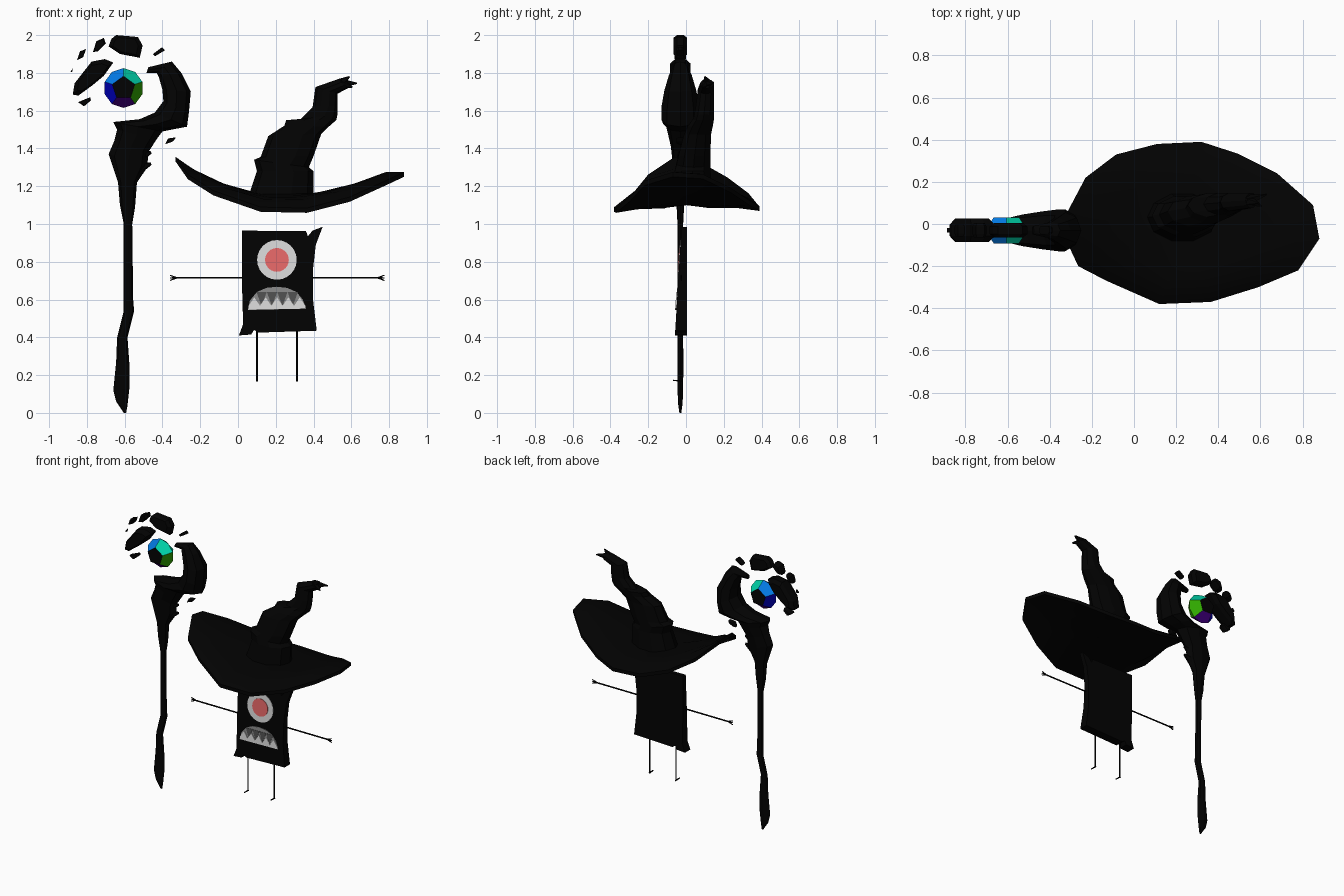
import bpy, bmesh, math
from mathutils import Vector


def material(name, r, g, b):
    m = bpy.data.materials.new(name)
    m.diffuse_color = (r, g, b, 1)
    return m


BLACK = material("black", .0007, .0007, .0007)
BLUE = material("blue", .001, .2, .8)
NAVY = material("navy", .0, .0, .65)
PURPLE = material("purple", .08, .0, .32)
GREEN = material("green", .03, .4, .0)
TEAL = material("teal", .0, .65, .4)
WHITE = material("white", .7, .7, .7)
RED = material("red", .8, .14, .14)
GREY = material("grey", .25, .25, .25)
DARK = material("dark grey", .08, .08, .08)


def build(name, verts, faces, mats, idx=None):
    me = bpy.data.meshes.new(name)
    me.from_pydata(verts, [], faces)
    for m in mats:
        me.materials.append(m)
    if idx:
        for p, i in zip(me.polygons, idx):
            p.material_index = i
    bm = bmesh.new()
    bm.from_mesh(me)
    bmesh.ops.recalc_face_normals(bm, faces=bm.faces)
    bm.to_mesh(me)
    bm.free()
    ob = bpy.data.objects.new(name, me)
    bpy.context.collection.objects.link(ob)
    return ob


def skin(name, rings, mats=(BLACK,)):
    """Join equal-sized rings of points and cap both ends."""
    n = len(rings[0])
    verts = [v for r in rings for v in r]
    faces = [(a * n + i, a * n + (i + 1) % n, (a + 1) * n + (i + 1) % n, (a + 1) * n + i)
             for a in range(len(rings) - 1) for i in range(n)]
    faces += [tuple(range(n)), tuple(range(len(verts) - n, len(verts)))]
    return build(name, verts, faces, mats)


def loft(name, sections, n=8):
    """Each section: left x, z, right x, z, centre y, half depth."""
    rings = []
    for lx, lz, rx, rz, cy, hy in sections:
        ring = []
        for i in range(n):
            a = math.tau * i / n
            t = .5 + .5 * math.cos(a)
            ring.append((lx + (rx - lx) * t, cy + hy * math.sin(a), lz + (rz - lz) * t))
        rings.append(ring)
    return skin(name, rings)


def rod(name, a, b, r0, r1, n=6):
    a, b = Vector(a), Vector(b)
    q = (b - a).to_track_quat('Z', 'Y')
    skin(name, [[p + q @ Vector((r * math.cos(math.tau * i / n), r * math.sin(math.tau * i / n), 0))
                 for i in range(n)] for p, r in ((a, r0), (b, r1))])


# Staff with its crooked hook
SY = -.03
staff = [(-.605, 0, -.592, 0, .005), (-.645, .06, -.585, .04, .012), (-.66, .12, -.575, .13, .015),
         (-.645, .27, -.575, .26, .016), (-.64, .40, -.585, .40, .015), (-.605, .54, -.55, .54, .015),
         (-.605, .6, -.555, .6, .015), (-.605, 1, -.56, 1, .015), (-.625, 1.1, -.545, 1.09, .02),
         (-.635, 1.22, -.535, 1.22, .03), (-.685, 1.37, -.48, 1.30, .042), (-.655, 1.44, -.475, 1.38, .05),
         (-.64, 1.5, -.43, 1.45, .065), (-.66, 1.54, -.40, 1.49, .075), (-.52, 1.555, -.35, 1.5, .09),
         (-.44, 1.59, -.27, 1.515, .1), (-.395, 1.65, -.26, 1.59, .1), (-.40, 1.71, -.25, 1.70, .085),
         (-.42, 1.78, -.30, 1.80, .06), (-.43, 1.80, -.35, 1.86, .04), (-.485, 1.80, -.475, 1.83, .02)]
loft("staff", [(*s[:4], SY, s[4]) for s in staff])

# Knots on the staff neck
for k, z in enumerate((1.31, 1.37)):
    rod(f"staff_knot_{k}", (-.53, SY, z - .02), (-.46, SY, z + .01), .03, .008, 5)

# Floating stones: outline with bevelled front and back
stones = [
    ([(-.67, 1.98), (-.645, 2), (-.53, 1.99), (-.505, 1.945), (-.52, 1.88), (-.625, 1.9), (-.685, 1.94)], .035),
    ([(-.875, 1.685), (-.865, 1.745), (-.775, 1.86), (-.705, 1.873), (-.66, 1.855), (-.71, 1.785),
      (-.77, 1.735), (-.845, 1.68)], .055),
    ([(-.768, 1.91), (-.75, 1.968), (-.71, 1.985), (-.70, 1.957), (-.74, 1.915)], .035),
    ([(-.852, 1.867), (-.836, 1.915), (-.804, 1.926), (-.82, 1.883)], .03),
    ([(-.45, 1.9), (-.402, 1.936), (-.386, 1.92), (-.44, 1.888)], .02),
    ([(-.847, 1.645), (-.783, 1.671), (-.778, 1.655), (-.815, 1.623)], .025),
    ([(-.386, 1.422), (-.37, 1.453), (-.328, 1.459), (-.344, 1.437)], .02),
    ([(-.889, 1.804), (-.873, 1.825), (-.878, 1.804)], .01)]
for k, (pts, h) in enumerate(stones):
    cx = sum(p[0] for p in pts) / len(pts)
    cz = sum(p[1] for p in pts) / len(pts)
    skin(f"floating_stone_{k}", [[(cx + (x - cx) * s, SY + h * d, cz + (z - cz) * s) for x, z in pts]
                                 for s, d in ((.75, -1), (1, -.5), (1, .5), (.75, 1))])


# Gem: pentagon front and back, five coloured facets around
def gem_ring(n, r, y):
    return [(-.606 + r * math.cos(math.radians(90) + math.tau * i / n), SY + y,
             1.72 + r * math.sin(math.radians(90) + math.tau * i / n)) for i in range(n)]


gv = gem_ring(5, .063, -.062) + gem_ring(10, .105, 0) + gem_ring(5, .063, .062)
gf, gi = [tuple(range(5)), tuple(range(15, 20))], [0, 0]
for k in range(5):
    for base in (0, 15):
        gf.append((base + k, 5 + 2 * k, 6 + 2 * k, 5 + (2 * k + 2) % 10, base + (k + 1) % 5))
        gi.append(k + 1)
build("gem", gv, gf, [BLACK, BLUE, NAVY, PURPLE, GREEN, TEAL], gi)

# Hat brim: oval, bent upward at both ends
rim = [(-.32, .05), (-.23, .22), (-.085, .33), (.11, .38), (.32, .39), (.49, .335), (.68, .24), (.85, .09),
       (.88, -.07), (.78, -.22), (.59, -.30), (.365, -.37), (.12, -.38), (-.13, -.27), (-.265, -.2), (-.33, -.06)]
bend = [(-.33, 1.33), (-.27, 1.24), (-.12, 1.145), (.02, 1.08), (.2, 1.052), (.38, 1.06), (.6, 1.12), (.88, 1.25)]


def height(x):
    for (x0, z0), (x1, z1) in zip(bend, bend[1:]):
        if x <= x1:
            return z0 + (z1 - z0) * (x - x0) / (x1 - x0)
    return bend[-1][1]


rings = []
for s, lift in ((.3, .03), (.7, .02), (1, 0), (1, .025), (.85, .07), (.6, .085), (.3, .095)):
    rings.append([(.24 + (x - .24) * s, y * s, height(.24 + (x - .24) * s) + lift + .03 * max(y, 0) * s)
                  for x, y in rim])
brim = skin("hat_brim", rings)
bpy.context.view_layer.objects.active = brim
brim.select_set(True)
bpy.ops.object.shade_smooth_by_angle(angle=math.radians(40))

# Hat crown: crooked cone with a frayed tip
loft("hat_crown", [
    (.05, 1.13, .40, 1.13, .03, .12), (.10, 1.28, .40, 1.28, .035, .10), (.085, 1.34, .375, 1.30, .04, .095),
    (.12, 1.355, .40, 1.36, .045, .09), (.16, 1.465, .44, 1.475, .06, .075), (.245, 1.52, .48, 1.515, .075, .07),
    (.255, 1.55, .52, 1.55, .09, .06), (.33, 1.555, .527, 1.58, .095, .055), (.395, 1.62, .527, 1.63, .1, .05),
    (.41, 1.725, .527, 1.69, .105, .045), (.53, 1.767, .585, 1.72, .112, .037)], 10)
for k, (x, y, z) in enumerate(((.59, .1, 1.78), (.63, .14, 1.745), (.605, .085, 1.725))):
    rod(f"hat_tip_{k}", (.54, .112, 1.745), (x, y, z), .028, .004, 5)


# Body slab, leaning slightly back
def front(z):
    return -.058 + (z - .42) * .06


body = [(.02, .965), (.36, .962), (.37, .935), (.395, .965), (.448, .985), (.412, .89), (.397, .76), (.397, .6),
        (.417, .435), (.105, .425), (.085, .44), (.07, .415), (.005, .41), (.027, .47), (.022, .65)]
skin("body", [[(x, front(z), z) for x, z in body], [(x, .005, z) for x, z in body]])


# Face details as thin plates on the front of the body
def plate(name, pts, off, mat):
    skin(name, [[(x, front(z) - o, z) for x, z in pts] for o in (off, off - .004)], (mat,))


def disc(r, n=24):
    return [(.206 + r * math.cos(math.tau * i / n), .81 + r * math.sin(math.tau * i / n)) for i in range(n)]


plate("eye_white", disc(.105), .003, WHITE)
plate("eye_iris", disc(.063), .006, RED)
plate("mouth", [(.053, .545), (.063, .595), (.10, .64), (.15, .662), (.205, .668), (.26, .662), (.31, .64),
                (.343, .60), (.36, .552)], .003, GREY)
for k in range(4):
    x = .125 + k * .055
    plate(f"upper_tooth_{k}", [(x - .027, .64), (x + .027, .64), (x, .565)], .005, DARK)
# Lower teeth: one saw-toothed strip
saw = [(.056 + k * .0301, (.567, .612)[k % 2]) for k in range(11)]
plate("lower_teeth", [(.054, .546), (.359, .552)] + saw[::-1], .007, WHITE)

# Arms with three fingers, legs with feet
for side, x0, x1 in (("left", .03, -.33), ("right", .39, .745)):
    d = 1 if x1 > x0 else -1
    rod(f"{side}_arm", (x0, -.025, .715), (x1, -.025, .715), .005, .005)
    for k in (-1, 0, 1):
        rod(f"{side}_finger_{k + 1}", (x1 - d * .005, -.025, .715), (x1 + d * .03, -.025, .715 + k * .014),
            .005, .003)
for side, x in (("left", .10), ("right", .312)):
    rod(f"{side}_leg", (x, -.027, .44), (x, -.027, .167), .005, .005)
    rod(f"{side}_foot", (x, -.022, .17), (x, -.068, .172), .005, .004)
